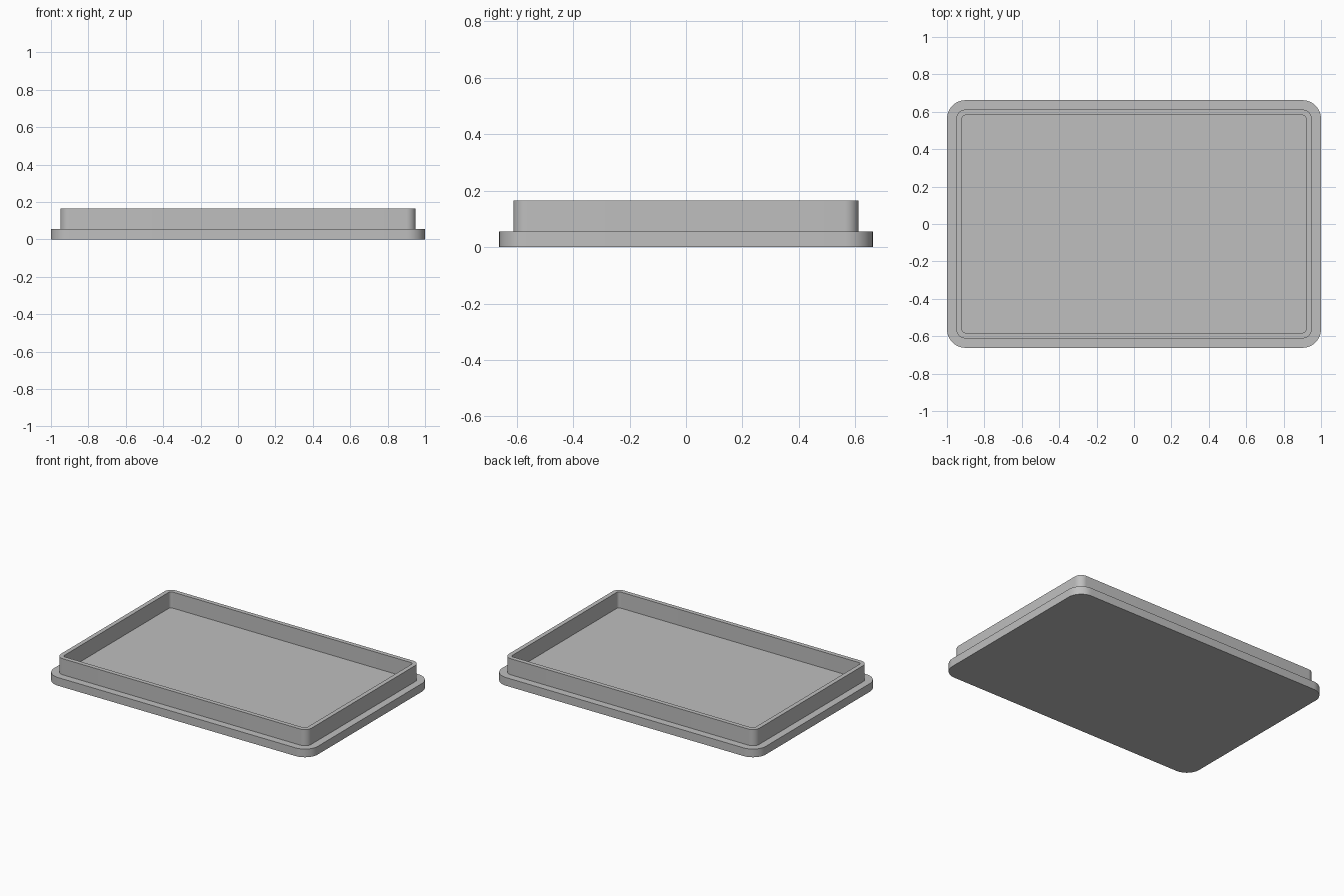
import bpy, bmesh
from math import sin, cos, pi, radians

cube = bpy.data.objects.get("Cube")
if cube:
    bpy.data.objects.remove(cube, do_unlink=True)

HALF_X, HALF_Y, CORNER = 1.0, 0.662, 0.10
PLATE_TOP, RIM_TOP = 0.056, 0.166
STEPS = 12  # segments per rounded corner

grey = bpy.data.materials.new("light_grey")
grey.use_nodes = True
colour = (0.52, 0.52, 0.52, 1)
grey.diffuse_color = colour
grey.node_tree.nodes["Principled BSDF"].inputs["Base Color"].default_value = colour


def rounded_loop(bm, inset, z):
    """Ring of vertices: the outer rounded rectangle moved inwards by inset."""
    r = CORNER - inset
    cx, cy = HALF_X - CORNER, HALF_Y - CORNER
    ring = []
    for corner, (sx, sy) in enumerate([(1, 1), (-1, 1), (-1, -1), (1, -1)]):
        for i in range(STEPS + 1):
            a = (corner + i / STEPS) * pi / 2
            ring.append(bm.verts.new((sx * cx + r * cos(a), sy * cy + r * sin(a), z)))
    return ring


def loft(name, profile):
    """Join the rings of (inset, height) and cap the first and last."""
    bm = bmesh.new()
    rings = [rounded_loop(bm, inset, z) for inset, z in profile]
    n = len(rings[0])
    for low, high in zip(rings, rings[1:]):
        for i in range(n):
            j = (i + 1) % n
            bm.faces.new((low[i], low[j], high[j], high[i]))
    bm.faces.new(rings[0][::-1])
    bm.faces.new(rings[-1])
    bmesh.ops.recalc_face_normals(bm, faces=bm.faces)
    mesh = bpy.data.meshes.new(name)
    bm.to_mesh(mesh)
    bm.free()
    mesh.materials.append(grey)
    obj = bpy.data.objects.new(name, mesh)
    bpy.context.collection.objects.link(obj)
    bpy.ops.object.select_all(action="DESELECT")
    obj.select_set(True)
    bpy.context.view_layer.objects.active = obj
    bpy.ops.object.shade_smooth_by_angle(angle=radians(30))
    return obj


# Flanged lid: plate edge, ledge, raised rim, then down to the recessed floor
loft("lid", [
    (0.0, 0.0), (0.0, PLATE_TOP),
    (0.05, PLATE_TOP), (0.05, RIM_TOP),
    (0.08, RIM_TOP), (0.08, PLATE_TOP),
])
